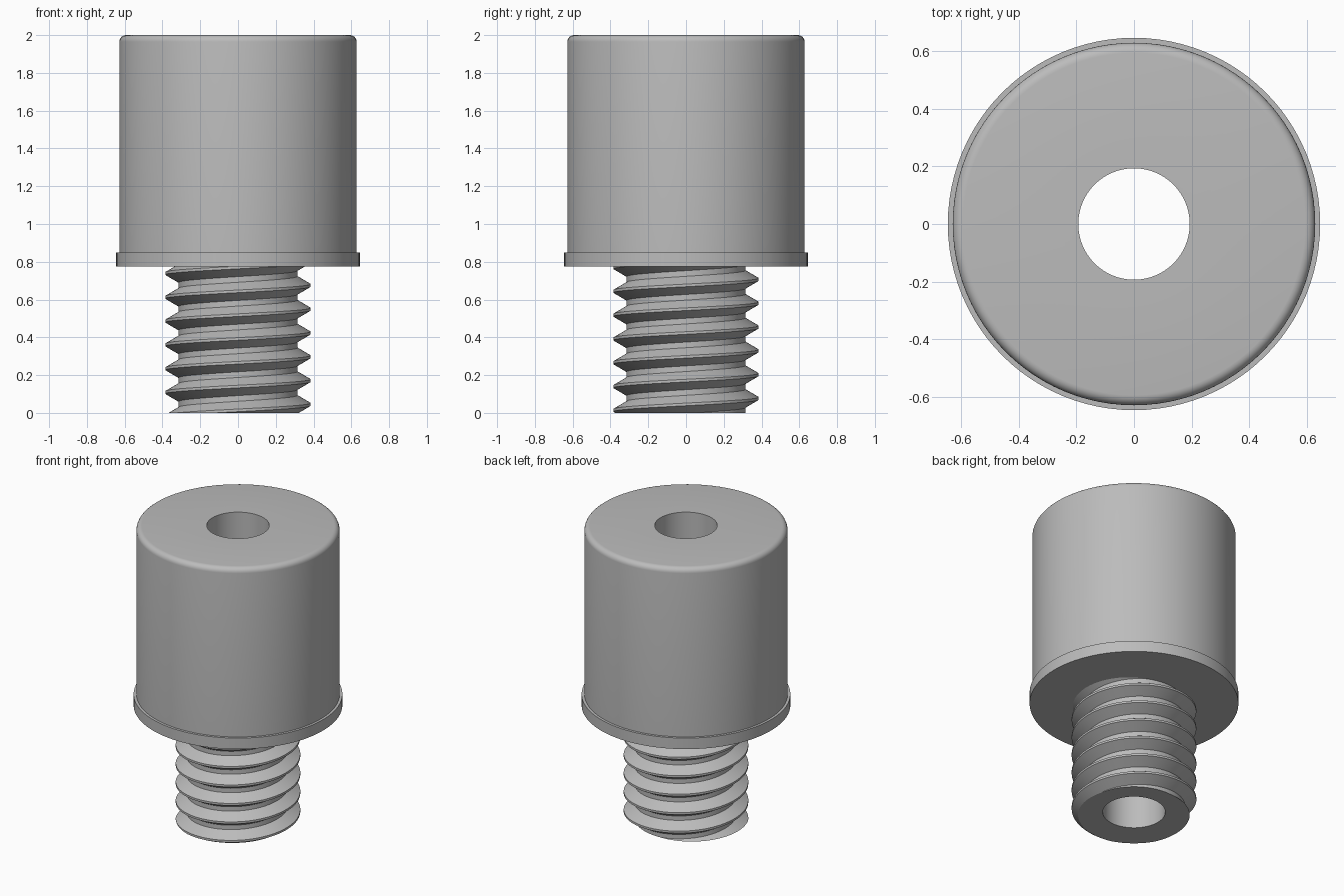
import bpy, bmesh, math
from mathutils import Vector

cube = bpy.data.objects.get("Cube")
if cube:
    bpy.data.objects.remove(cube, do_unlink=True)

SEG = 96
BORE = 0.193
COLLAR_Z = 0.775

steel = bpy.data.materials.new("grey_metal")
steel.use_nodes = True
steel.diffuse_color = (0.5, 0.5, 0.5, 1)
steel.node_tree.nodes["Principled BSDF"].inputs["Base Color"].default_value = (0.5, 0.5, 0.5, 1)


def finish(bm, name):
    bmesh.ops.recalc_face_normals(bm, faces=bm.faces)
    mesh = bpy.data.meshes.new(name)
    bm.to_mesh(mesh)
    bm.free()
    mesh.materials.append(steel)
    obj = bpy.data.objects.new(name, mesh)
    bpy.context.collection.objects.link(obj)
    bpy.ops.object.select_all(action="DESELECT")
    obj.select_set(True)
    bpy.context.view_layer.objects.active = obj
    bpy.ops.object.shade_smooth_by_angle(angle=math.radians(25))
    return obj


def lathe(name, profile):
    """Spin a closed (radius, z) profile round the z axis."""
    bm = bmesh.new()
    rings = []
    for i in range(SEG):
        a = 2 * math.pi * i / SEG
        rings.append([bm.verts.new((r * math.cos(a), r * math.sin(a), z)) for r, z in profile])
    n = len(profile)
    for i in range(SEG):
        p, q = rings[i], rings[(i + 1) % SEG]
        for j in range(n):
            k = (j + 1) % n
            bm.faces.new((p[j], q[j], q[k], p[k]))
    return finish(bm, name)


# Head: collar, straight body and rounded top rim, with the bore through it
R, TOP, RIM = 0.628, 2.0, 0.035
rim = [(R - RIM + RIM * math.cos(i * math.pi / 12), TOP - RIM + RIM * math.sin(i * math.pi / 12))
       for i in range(7)]
lathe("head", [(BORE, COLLAR_Z), (0.645, COLLAR_Z), (0.645, 0.85), (R, 0.85)] + rim + [(BORE, TOP)])

# Threaded shank: a right-hand helical strip trimmed flat at both ends
PITCH, CREST, ROOT = 0.126, 0.385, 0.315
START = 0.045  # crest height on the +x side
tooth = [(CREST, -0.007), (CREST, 0.007), (ROOT, 0.048), (ROOT, PITCH - 0.048)]
bm = bmesh.new()
turns = 10
columns = []
for i in range(turns * SEG + 1):
    a = 2 * math.pi * i / SEG
    lift = START + PITCH * (i / SEG - 2)
    columns.append([bm.verts.new((r * math.cos(a), r * math.sin(a), z + lift)) for r, z in tooth])
for i in range(turns * SEG):
    p, q = columns[i], columns[i + 1]
    for j in range(3):
        bm.faces.new((p[j], q[j], q[j + 1], p[j + 1]))
    if i + SEG + 1 < len(columns):  # join the root to the next turn
        u, v = columns[i + SEG], columns[i + SEG + 1]
        bm.faces.new((p[3], q[3], v[0], u[0]))
for height, up in ((0.0, -1), (COLLAR_Z + 0.01, 1)):
    bmesh.ops.bisect_plane(bm, geom=bm.verts[:] + bm.edges[:] + bm.faces[:], dist=1e-5,
                           plane_co=Vector((0, 0, height)), plane_no=Vector((0, 0, up)),
                           clear_outer=True)


def extrude(edges, radius, z):
    made = bmesh.ops.extrude_edge_only(bm, edges=edges)["geom"]
    for v in (g for g in made if isinstance(g, bmesh.types.BMVert)):
        flat = Vector((v.co.x, v.co.y)).normalized() * radius
        v.co = (flat.x, flat.y, z)
    return [g for g in made if isinstance(g, bmesh.types.BMEdge)
            and all(abs(v.co.z - z) < 1e-6 and abs(v.co.xy.length - radius) < 1e-5 for v in g.verts)]


# Flat end ring, then the bore wall up to the head
end = [e for e in bm.edges if e.is_boundary and all(abs(v.co.z) < 1e-4 for v in e.verts)]
inner = extrude(end, BORE, 0.0)
extrude(inner, BORE, COLLAR_Z)
finish(bm, "threaded_shank")
